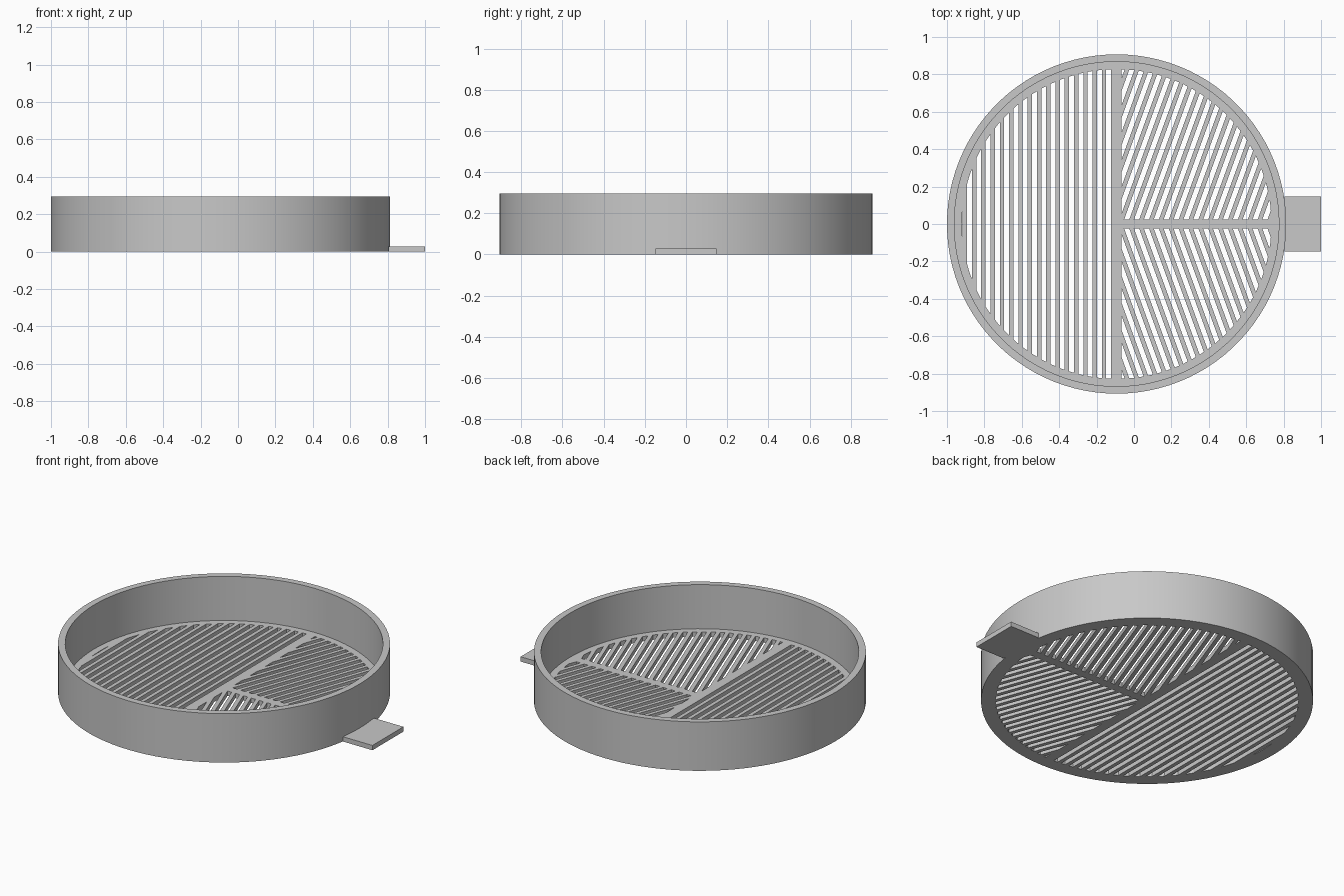
import bpy, bmesh
from math import radians, sin, cos, tau
from mathutils import Vector

if "Cube" in bpy.data.objects:
    bpy.data.objects.remove(bpy.data.objects["Cube"])

CX = -0.093                      # centre of the round pan
OUTER, INNER, GRATE = 0.907, 0.868, 0.828
HEIGHT, FLOOR = 0.295, 0.029
PITCH, SLOT, RIB = 0.0496, 0.026, 0.0275
SIDES = 100

grey = bpy.data.materials.new("plain grey")
grey.use_nodes = True
colour = (0.58, 0.58, 0.58, 1)
grey.diffuse_color = colour
grey.node_tree.nodes["Principled BSDF"].inputs["Base Color"].default_value = colour


def add_object(name, bm):
    bmesh.ops.recalc_face_normals(bm, faces=bm.faces)
    mesh = bpy.data.meshes.new(name)
    bm.to_mesh(mesh)
    bm.free()
    mesh.materials.append(grey)
    obj = bpy.data.objects.new(name, mesh)
    bpy.context.collection.objects.link(obj)
    return obj


def add_slots(target, normal, start, count, limits):
    """Strips of a cylinder, each trimmed to its part of the floor."""
    normal = Vector(normal)
    centre = Vector((CX, 0, 0))
    for i in range(count):
        near = start + i * PITCH
        planes = [(centre + normal * near, -normal),
                  (centre + normal * (near + SLOT), normal)] + limits
        bm = bmesh.new()
        bmesh.ops.create_cone(bm, cap_ends=True, segments=SIDES,
                              radius1=GRATE, radius2=GRATE, depth=4 * FLOOR)
        bmesh.ops.translate(bm, verts=bm.verts, vec=(CX, 0, FLOOR / 2))
        for point, outward in planes:
            bmesh.ops.bisect_plane(bm, geom=bm.verts[:] + bm.edges[:] + bm.faces[:],
                                   plane_co=point, plane_no=outward, clear_outer=True)
            rim = [e for e in bm.edges if e.is_boundary]
            if rim:
                bmesh.ops.holes_fill(bm, edges=rim)
        bmesh.ops.recalc_face_normals(bm, faces=bm.faces)
        piece = bpy.data.meshes.new("slot")
        bm.to_mesh(piece)
        bm.free()
        target.from_mesh(piece)
        bpy.data.meshes.remove(piece)


# Pan: wall profile turned round the axis, floor closed above and below
bm = bmesh.new()
profile = [(OUTER, 0), (OUTER, HEIGHT), (INNER, HEIGHT), (INNER, FLOOR)]
verts = [bm.verts.new((CX + r, 0, z)) for r, z in profile]
edges = [bm.edges.new(pair) for pair in zip(verts, verts[1:])]
bmesh.ops.spin(bm, geom=verts + edges, cent=(CX, 0, 0), axis=(0, 0, 1),
               angle=tau, steps=SIDES)
bmesh.ops.remove_doubles(bm, verts=bm.verts, dist=0.0005)
for z in (0, FLOOR):
    loop = [e for e in bm.edges if e.is_boundary
            and all(abs(v.co.z - z) < 0.001 for v in e.verts)]
    bmesh.ops.holes_fill(bm, edges=loop)
pan = add_object("slotted_pan", bm)

# Slots: straight on one half, two mirrored slanted fans on the other
slots = bmesh.new()
add_slots(slots, (-1, 0, 0), 0.0295, 17, [])
tilt = radians(20)
for side in (1, -1):
    add_slots(slots, (cos(tilt), -side * sin(tilt), 0), 0.0295 - 6 * PITCH, 21,
              [(Vector((CX + RIB, 0, 0)), Vector((-1, 0, 0))),
               (Vector((0, side * 0.025, 0)), Vector((0, -side, 0)))])
cutter = add_object("slot_cutter", slots)
cutter.hide_render = True

cut = pan.modifiers.new("slots", "BOOLEAN")
cut.operation = "DIFFERENCE"
cut.solver = "EXACT"
cut.object = cutter
bpy.context.view_layer.objects.active = pan
pan.select_set(True)
bpy.ops.object.modifier_apply(modifier="slots")
bpy.data.objects.remove(cutter)
bpy.ops.object.shade_smooth_by_angle(angle=radians(30))

# Flat handle tab, meeting the pan wall
bm = bmesh.new()
bmesh.ops.create_cube(bm, size=1)
bmesh.ops.scale(bm, verts=bm.verts, vec=(0.195, 0.295, FLOOR))
bmesh.ops.translate(bm, verts=bm.verts, vec=(0.9025, 0, FLOOR / 2))
add_object("handle_tab", bm)
